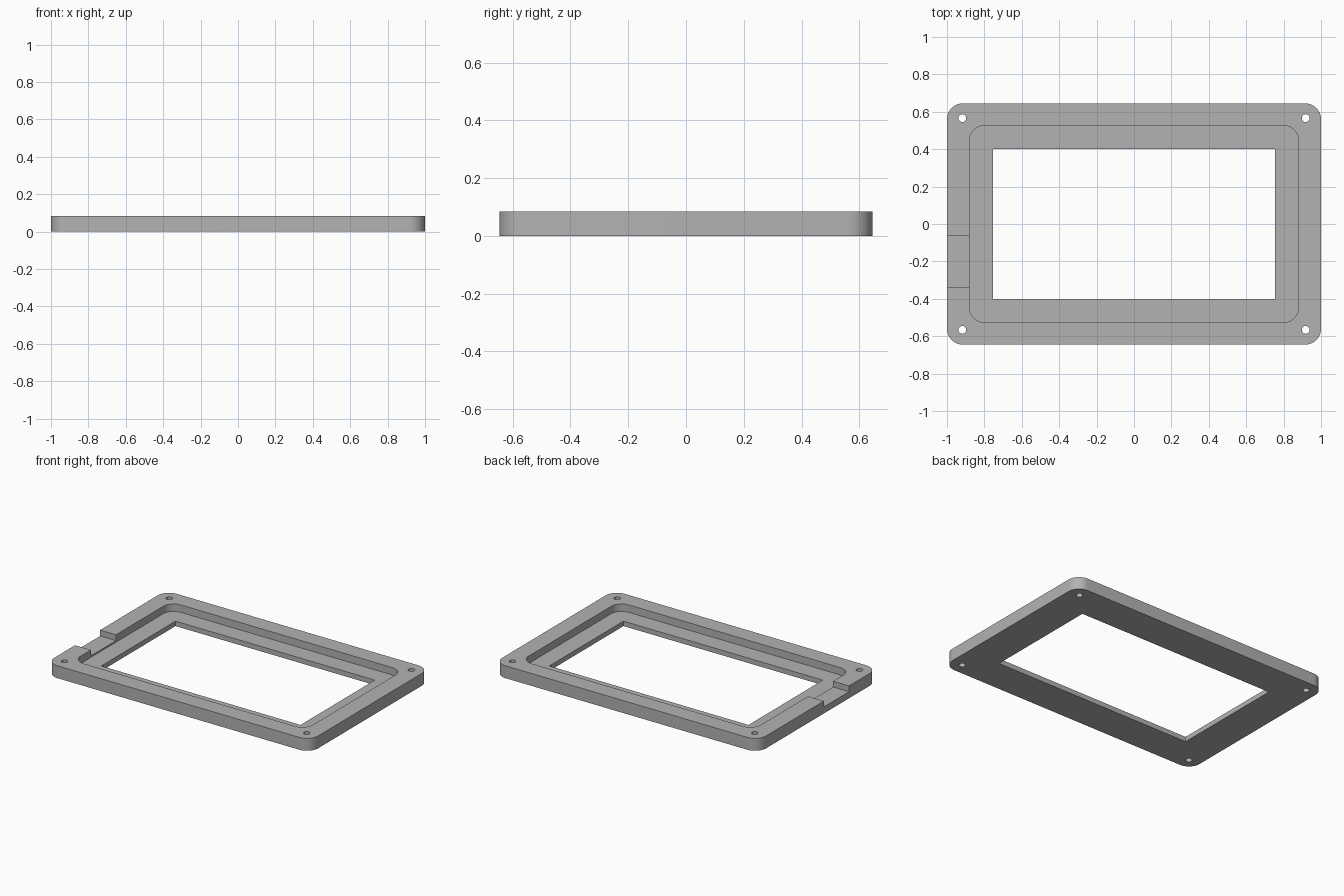
import bpy, bmesh, math
from mathutils import Vector

if "Cube" in bpy.data.objects:
    bpy.data.objects.remove(bpy.data.objects["Cube"], do_unlink=True)

HEIGHT = 0.085
RECESS_Z = 0.034
NOTCH_Z = 0.045

grey = bpy.data.materials.new("plain grey")
grey.use_nodes = True
colour = (0.45, 0.45, 0.45, 1)
grey.diffuse_color = colour
grey.node_tree.nodes["Principled BSDF"].inputs["Base Color"].default_value = colour


def prism(name, half_x, half_y, z0, z1, radius=0, steps=12, centre=(0, 0)):
    """Upright block with optional rounded vertical corners."""
    bm = bmesh.new()
    ring = []
    for i, (sx, sy) in enumerate(((1, 1), (-1, 1), (-1, -1), (1, -1))):
        corner = Vector((centre[0] + sx * (half_x - radius),
                         centre[1] + sy * (half_y - radius), z0))
        for k in range(steps + 1 if radius else 1):
            a = math.pi / 2 * (i + k / steps)
            ring.append(bm.verts.new(corner + radius * Vector((math.cos(a), math.sin(a), 0))))
    base = bm.faces.new(ring)
    top = bmesh.ops.extrude_face_region(bm, geom=[base])["geom"]
    bmesh.ops.translate(bm, vec=(0, 0, z1 - z0),
                        verts=[g for g in top if isinstance(g, bmesh.types.BMVert)])
    bmesh.ops.recalc_face_normals(bm, faces=bm.faces)
    return finish(bm, name)


def finish(bm, name):
    mesh = bpy.data.meshes.new(name)
    bm.to_mesh(mesh)
    bm.free()
    mesh.materials.append(grey)
    obj = bpy.data.objects.new(name, mesh)
    bpy.context.collection.objects.link(obj)
    return obj


def screw_hole(x, y):
    bm = bmesh.new()
    bmesh.ops.create_cone(bm, cap_ends=True, segments=32, radius1=0.021, radius2=0.021, depth=1)
    bmesh.ops.translate(bm, vec=(x, y, 0), verts=bm.verts)
    return finish(bm, "screw_hole_cutter")


# Outer plate with rounded corners
frame = prism("bezel_frame", 1, 0.645, 0, HEIGHT, 0.085)

# Stepped recess, window opening, cable notch and corner screw holes
cutters = [
    prism("recess_cutter", 0.88, 0.526, RECESS_Z, 0.3, 0.08),
    prism("window_cutter", 0.755, 0.402, -0.2, 0.3),
    prism("notch_cutter", 0.1, 0.136, NOTCH_Z, 0.3, centre=(-0.97, -0.2)),
]
cutters += [screw_hole(sx * 0.918, sy * 0.566) for sx in (-1, 1) for sy in (-1, 1)]

for cutter in cutters:
    cutter.hide_render = True
    cut = frame.modifiers.new(cutter.name, 'BOOLEAN')
    cut.operation = 'DIFFERENCE'
    cut.solver = 'EXACT'
    cut.object = cutter

# Bake the cuts and remove the helpers
bpy.context.view_layer.update()
result = bpy.data.meshes.new_from_object(
    frame.evaluated_get(bpy.context.evaluated_depsgraph_get()))
frame.modifiers.clear()
frame.data = result
for cutter in cutters:
    bpy.data.objects.remove(cutter, do_unlink=True)
frame.data.materials.clear()
frame.data.materials.append(grey)
for poly in frame.data.polygons:
    poly.material_index = 0

# Smooth rounded corners, crisp edges
bpy.ops.object.select_all(action='DESELECT')
frame.select_set(True)
bpy.context.view_layer.objects.active = frame
bpy.ops.object.shade_smooth_by_angle(angle=math.radians(30))
